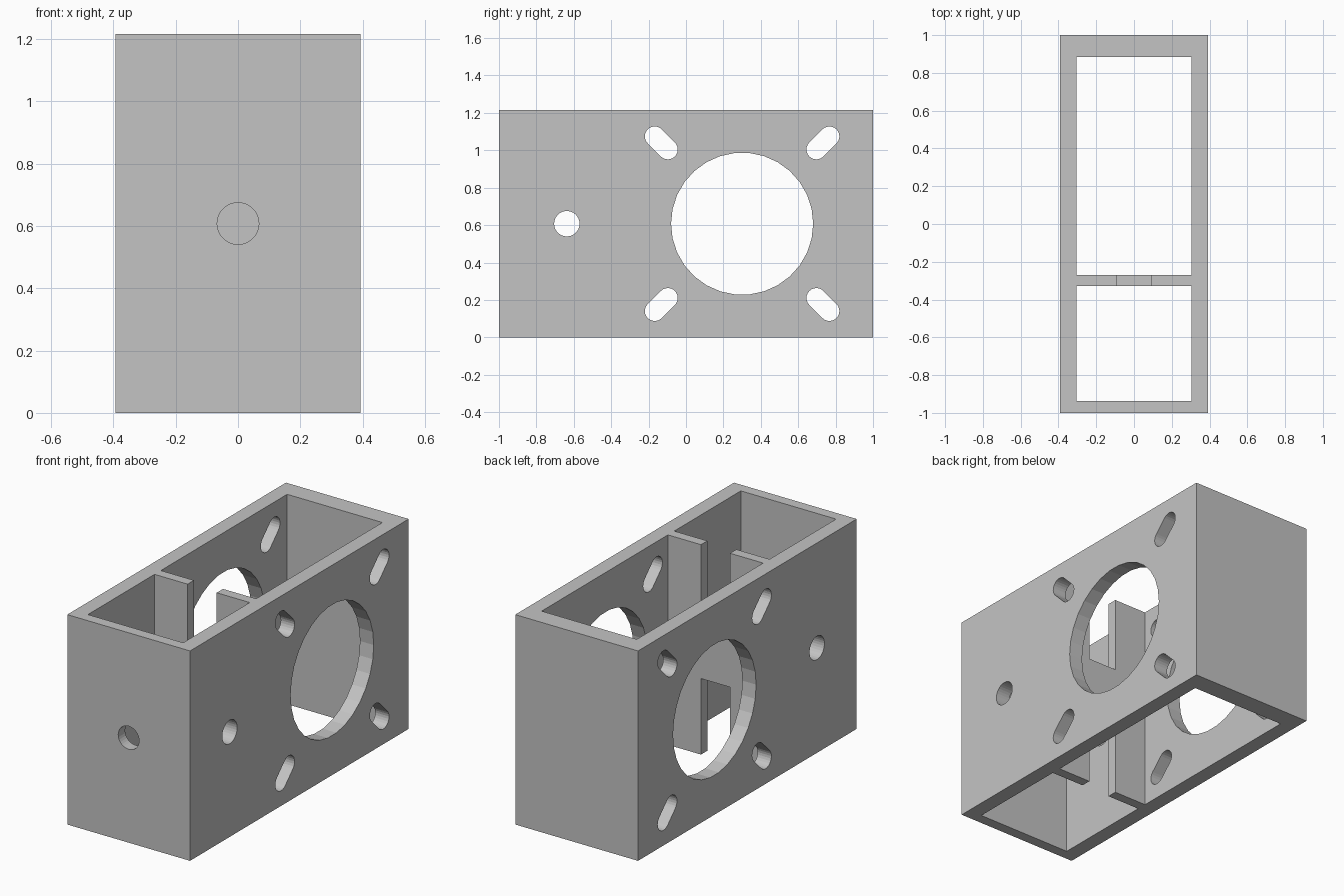
import bpy, bmesh, math
from mathutils import Vector

W, H = 0.393, 1.215           # half width, height
MID = H / 2
DIV_FRONT, DIV_BACK = -0.328, -0.27

cube = bpy.data.objects.get("Cube")
if cube:
    bpy.data.objects.remove(cube, do_unlink=True)

grey = bpy.data.materials.new("plain grey")
grey.use_nodes = True
colour = (0.55, 0.55, 0.55, 1)
grey.diffuse_color = colour
grey.node_tree.nodes["Principled BSDF"].inputs["Base Color"].default_value = colour


def prism(name, points, direction):
    """Extrude a closed outline of 3D points along a direction."""
    bm = bmesh.new()
    face = bm.faces.new([bm.verts.new(p) for p in points])
    grown = bmesh.ops.extrude_face_region(bm, geom=[face])["geom"]
    bmesh.ops.translate(bm, vec=Vector(direction),
                        verts=[v for v in grown if isinstance(v, bmesh.types.BMVert)])
    bmesh.ops.recalc_face_normals(bm, faces=bm.faces)
    mesh = bpy.data.meshes.new(name)
    bm.to_mesh(mesh)
    bm.free()
    mesh.materials.append(grey)
    obj = bpy.data.objects.new(name, mesh)
    bpy.context.collection.objects.link(obj)
    return obj


def box(name, x, y0, y1, z0, z1):
    outline = [(-x, y0, z0), (x, y0, z0), (x, y1, z0), (-x, y1, z0)]
    return prism(name, outline, (0, 0, z1 - z0))


def arc(u, v, r, start, sweep, steps):
    return [(u + r * math.cos(start + sweep * i / steps),
             v + r * math.sin(start + sweep * i / steps)) for i in range(steps + 1)]


def side_hole(name, outline):
    """Cutter through both side walls from a (y, z) outline."""
    return prism(name, [(-0.6, y, z) for y, z in outline], (1.2, 0, 0))


housing = box("motor_housing", W, -1, 1, 0, H)
cutters = [
    # open bays on either side of the divider
    box("front_bay", 0.305, -0.937, DIV_FRONT, -0.1, H + 0.1),
    box("back_bay", 0.305, DIV_BACK, 0.885, -0.1, H + 0.1),
    # notches above and below the divider's bridge
    box("lower_notch", 0.093, DIV_FRONT - 0.05, DIV_BACK + 0.05, -0.1, 0.44),
    box("upper_notch", 0.093, DIV_FRONT - 0.05, DIV_BACK + 0.05, H - 0.44, H + 0.1),
    # round side openings
    side_hole("large_opening", arc(0.3, MID, 0.38, 0, math.tau, 30)[:-1]),
    side_hole("small_opening", arc(-0.637, MID, 0.068, 0, math.tau, 30)[:-1]),
    # round hole in the front wall only
    prism("front_hole", [(x, -1.1, z) for x, z in
                         arc(0, MID, 0.067, 0, math.tau, 30)[:-1]], (0, 0.3, 0)),
]

# four diagonal screw slots around the large opening
for sy in (-1, 1):
    for sz in (-1, 1):
        a = math.atan2(sz, sy)
        outer = arc(0.3 + sy * 0.467, MID + sz * 0.467, 0.053, a - math.pi / 2, math.pi, 12)
        inner = arc(0.3 + sy * 0.397, MID + sz * 0.397, 0.053, a + math.pi / 2, math.pi, 12)
        cutters.append(side_hole("screw_slot", outer + inner))

# cut everything, then drop the cutters
for cutter in cutters:
    cutter.hide_render = True
    mod = housing.modifiers.new(cutter.name, "BOOLEAN")
    mod.operation, mod.solver, mod.object = "DIFFERENCE", "EXACT", cutter

graph = bpy.context.evaluated_depsgraph_get()
result = bpy.data.meshes.new_from_object(housing.evaluated_get(graph))
housing.modifiers.clear()
housing.data = result
for cutter in cutters:
    bpy.data.objects.remove(cutter, do_unlink=True)
